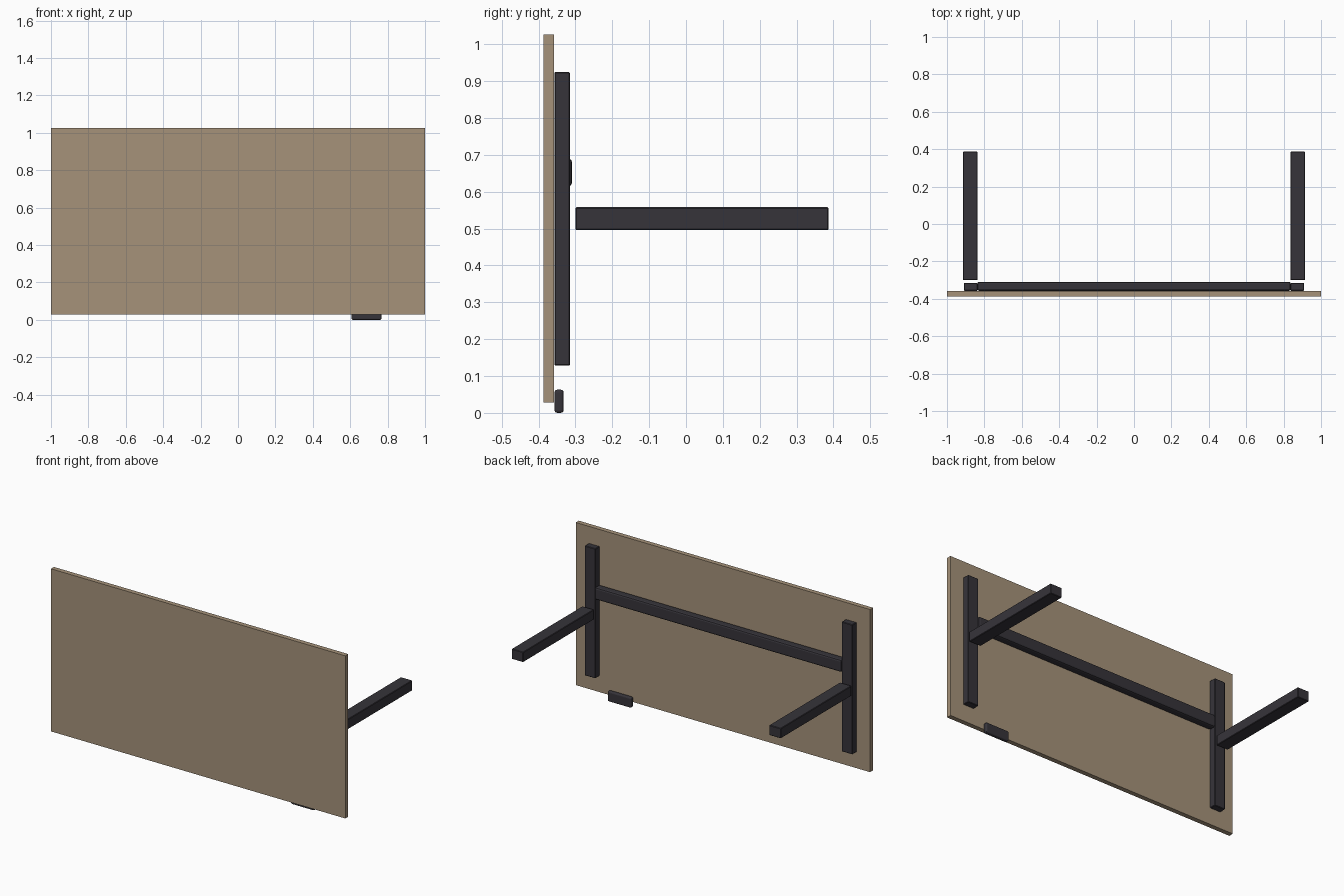
import bpy
from mathutils import Vector

cube = bpy.data.objects.get("Cube")
if cube:
    bpy.data.objects.remove(cube, do_unlink=True)


def make_material(name, rgb):
    mat = bpy.data.materials.new(name)
    mat.use_nodes = True
    mat.diffuse_color = (*rgb, 1)
    mat.node_tree.nodes["Principled BSDF"].inputs["Base Color"].default_value = (*rgb, 1)
    return mat


wood = make_material("tan wood", (0.38, 0.29, 0.195))
metal = make_material("charcoal metal", (0.037, 0.034, 0.042))


def box(name, low, high, mat, bevel=0.0, segments=1):
    """Box between two corners, with optionally softened edges."""
    low, high = Vector(low), Vector(high)
    bpy.ops.mesh.primitive_cube_add(size=1, location=(low + high) / 2)
    obj = bpy.context.object
    obj.name = name
    obj.scale = high - low
    bpy.ops.object.transform_apply(location=False, rotation=False, scale=True)
    obj.data.materials.append(mat)
    if bevel:
        mod = obj.modifiers.new("Soft edges", 'BEVEL')
        mod.width = bevel
        mod.segments = segments
    return obj


# Desk top standing on its long edge
box("desk_top", (-1, -0.387, 0.028), (1, -0.358, 1.027), wood)

# Side rail and leg at each end
for side, label in ((1, "left"), (-1, "right")):
    x_in, x_out = sorted((side * 0.837, side * 0.91))
    box(label + "_rail", (x_in, -0.357, 0.128), (x_out, -0.315, 0.925), metal, 0.003)
    x_in, x_out = sorted((side * 0.836, side * 0.915))
    box(label + "_leg", (x_in, -0.3, 0.496), (x_out, 0.387, 0.558), metal, 0.003)

# Beam joining the rails
box("cross_beam", (-0.838, -0.357, 0.615), (0.838, -0.309, 0.69), metal, 0.01, 2)

# Height control under the lower edge
box("control_panel", (0.607, -0.357, 0.0), (0.767, -0.332, 0.063), metal, 0.008, 3)
